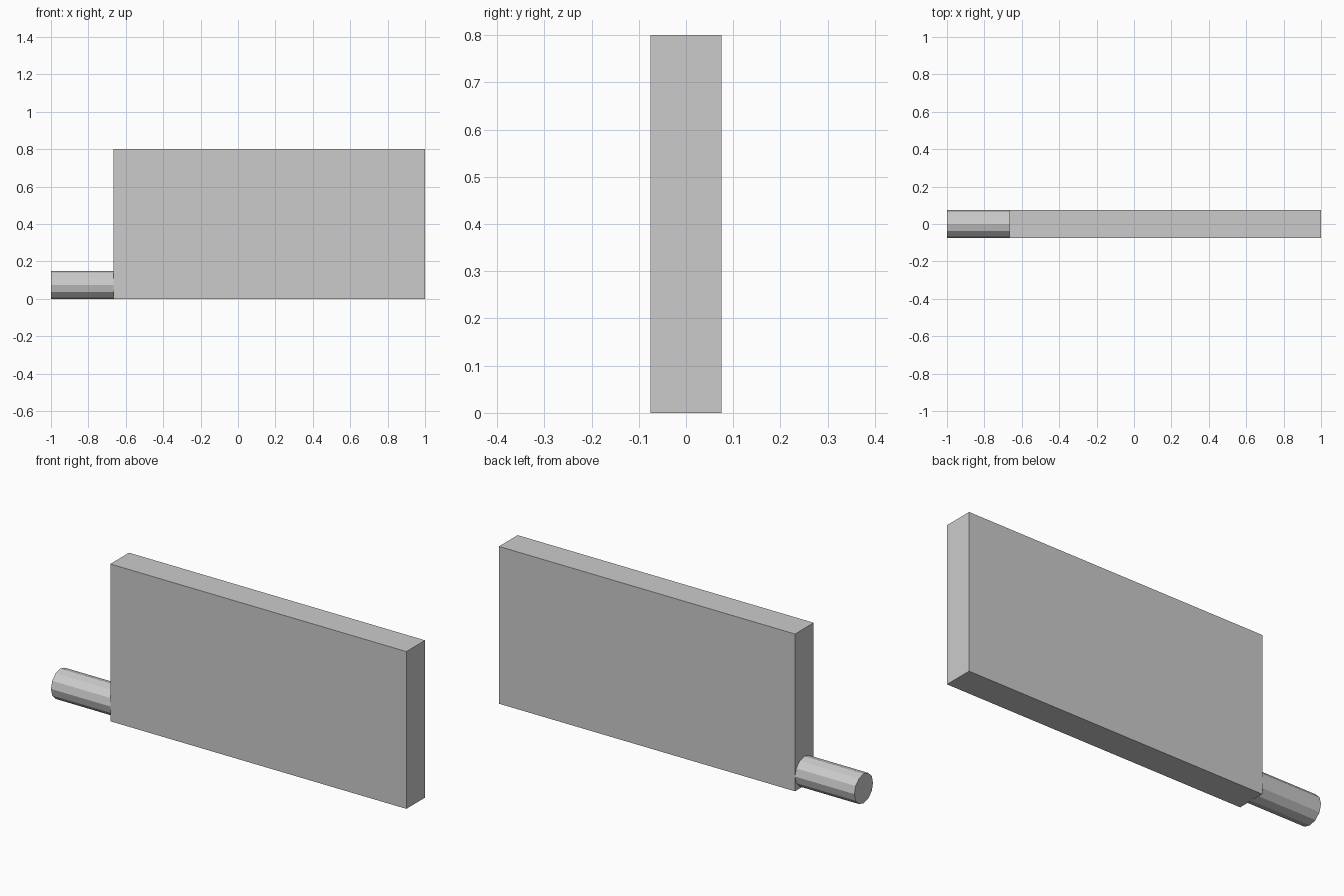
import bpy
import math

if "Cube" in bpy.data.objects:
    bpy.data.objects.remove(bpy.data.objects["Cube"])

HALF_T = 0.075      # half thickness of the panel and radius of the handle
JOIN_X = -0.666     # where the handle meets the panel
HEIGHT = 0.8

# Flat rectangular panel
bpy.ops.mesh.primitive_cube_add(size=1, location=((1 + JOIN_X) / 2, 0, HEIGHT / 2))
panel = bpy.context.object
panel.name = "panel"
panel.scale = (1 - JOIN_X, 2 * HALF_T, HEIGHT)
bpy.ops.object.transform_apply(location=False, rotation=False, scale=True)

# Twelve-sided round handle at the lower left
bpy.ops.mesh.primitive_cylinder_add(
    vertices=12, radius=HALF_T, depth=JOIN_X + 1,
    location=((JOIN_X - 1) / 2, 0, HALF_T), rotation=(0, math.pi / 2, 0))
bpy.context.object.name = "handle"
